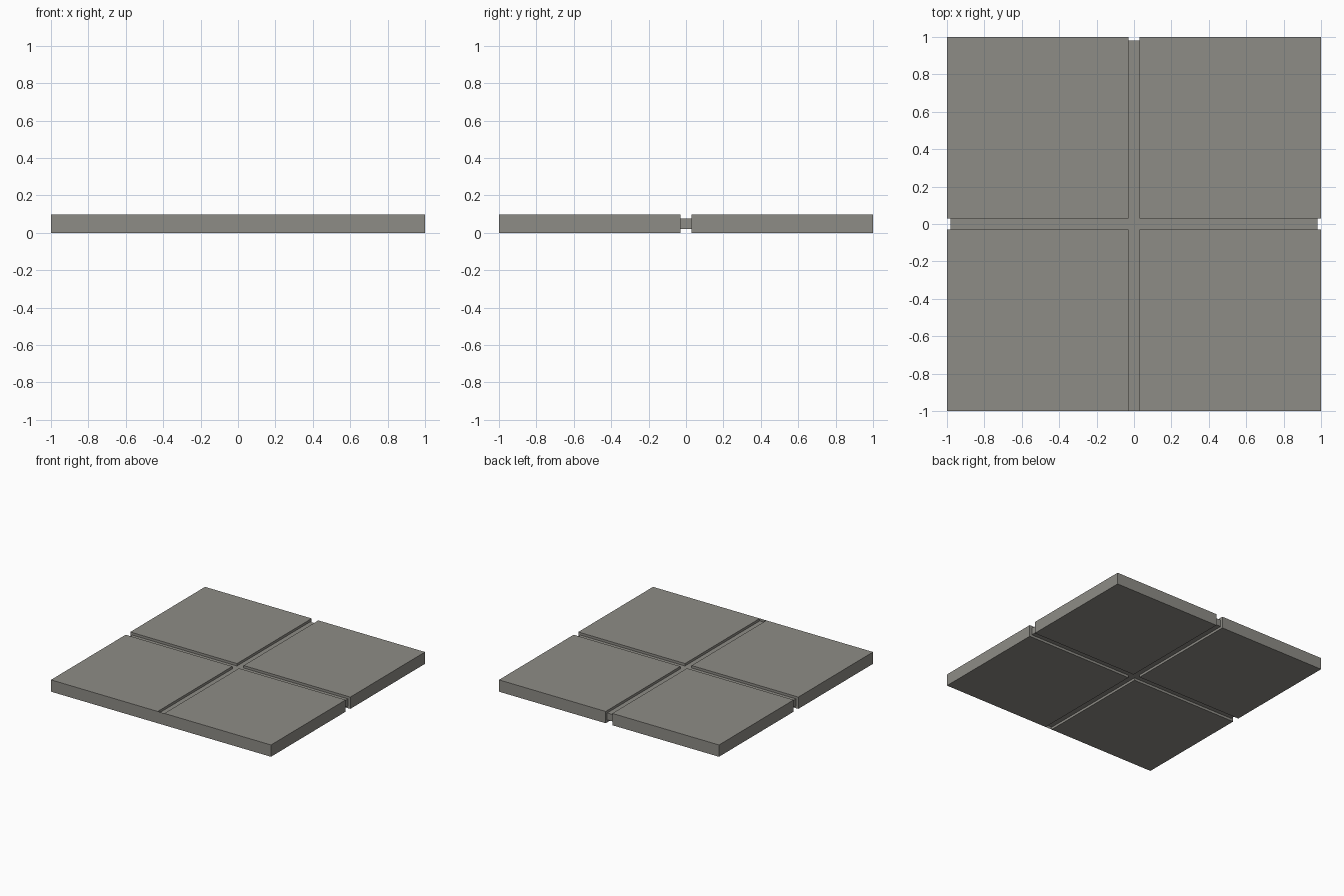
import bpy, bmesh

if "Cube" in bpy.data.objects:
    bpy.data.objects.remove(bpy.data.objects["Cube"])

stone = bpy.data.materials.new("warm_grey_stone")
stone.diffuse_color = (0.27, 0.262, 0.238, 1)
stone.use_nodes = True
stone.node_tree.nodes["Principled BSDF"].inputs["Base Color"].default_value = stone.diffuse_color

GAP, H = 0.03, 0.097


def make(name, bm):
    me = bpy.data.meshes.new(name)
    bm.to_mesh(me)
    bm.free()
    me.materials.append(stone)
    ob = bpy.data.objects.new(name, me)
    bpy.context.collection.objects.link(ob)


def box(bm, lo, hi):
    vs = bmesh.ops.create_cube(bm, size=1)["verts"]
    for v in vs:
        for i in range(3):
            v.co[i] = hi[i] if v.co[i] > 0 else lo[i]


# Four square slabs; the front pair share one front face added below
for sx, side in ((-1, "left"), (1, "right")):
    for sy, end in ((-1, "front"), (1, "back")):
        bm = bmesh.new()
        xs, ys = sorted((sx, sx * GAP)), sorted((sy, sy * GAP))
        box(bm, (xs[0], ys[0], 0), (xs[1], ys[1], H))
        if sy < 0:
            bm.normal_update()
            bmesh.ops.delete(bm, geom=[f for f in bm.faces if f.normal.y < -0.9],
                             context='FACES_ONLY')
        make(f"{end}_{side}_slab", bm)

# Unbroken front face closing the groove
bm = bmesh.new()
bm.faces.new([bm.verts.new(c) for c in
              ((-1, -1, 0), (1, -1, 0), (1, -1, H), (-1, -1, H))])
make("front_face", bm)

# Recessed joint cross: outline extruded upward, set back except at the front
E, G, F = 0.98, GAP, -0.9995
outline = [(-G, F), (G, F), (G, -G), (E, -G), (E, G), (G, G),
           (G, E), (-G, E), (-G, G), (-E, G), (-E, -G), (-G, -G)]
bm = bmesh.new()
base = bm.faces.new([bm.verts.new((x, y, 0.02)) for x, y in outline])
ext = bmesh.ops.extrude_face_region(bm, geom=[base], use_keep_orig=True)["geom"]
for v in ext:
    if isinstance(v, bmesh.types.BMVert):
        v.co.z = H - 0.02
bmesh.ops.recalc_face_normals(bm, faces=bm.faces)
make("joint_cross", bm)
